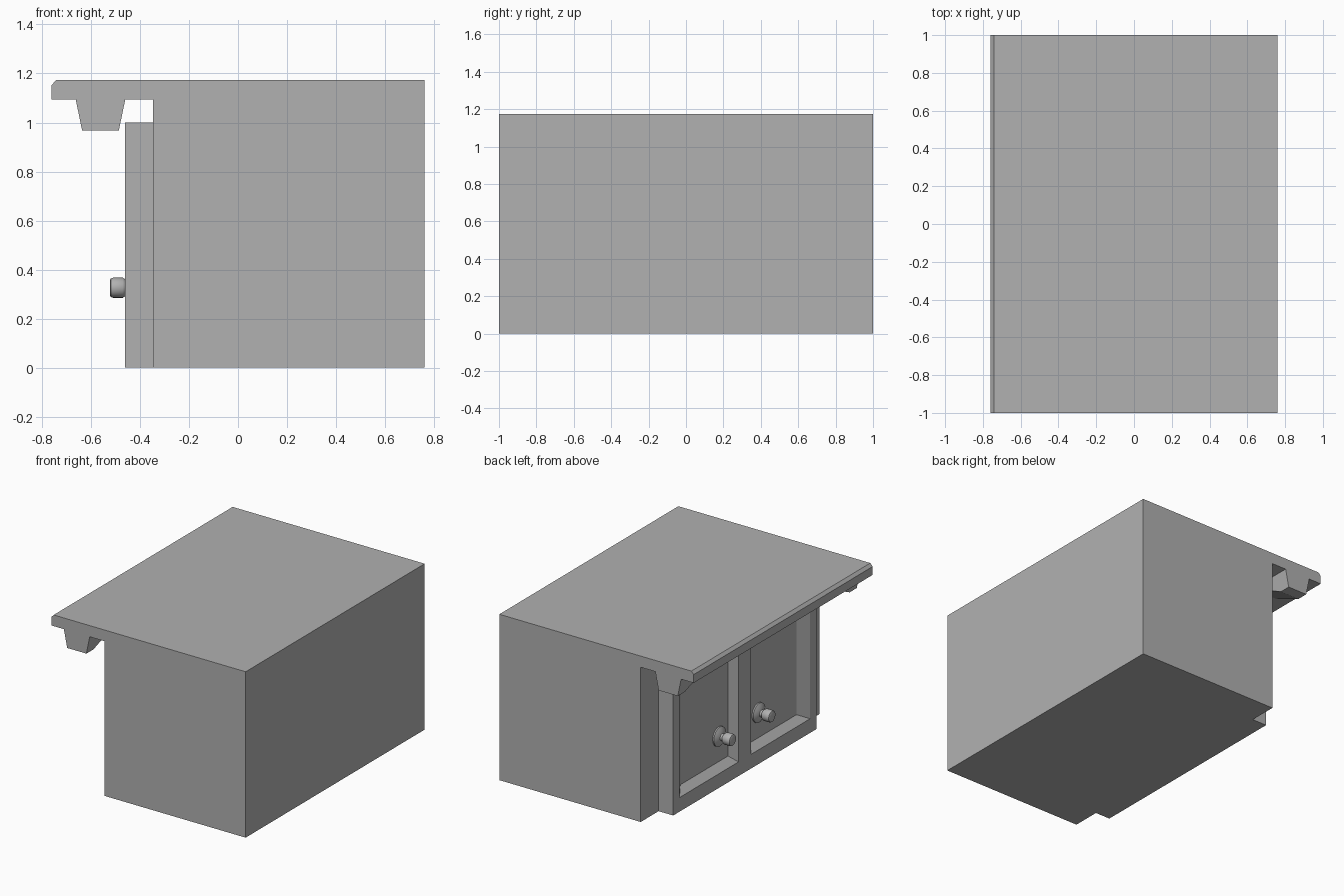
import bpy, bmesh, math

if "Cube" in bpy.data.objects:
    bpy.data.objects.remove(bpy.data.objects["Cube"])

# Mid-dark grey shared by all parts
grey = bpy.data.materials.new("grey")
grey.diffuse_color = (0.44, 0.44, 0.44, 1)
grey.use_nodes = True
grey.node_tree.nodes["Principled BSDF"].inputs["Base Color"].default_value = grey.diffuse_color


def finish(name, bm):
    bmesh.ops.recalc_face_normals(bm, faces=bm.faces)
    mesh = bpy.data.meshes.new(name)
    bm.to_mesh(mesh)
    bm.free()
    mesh.materials.append(grey)
    obj = bpy.data.objects.new(name, mesh)
    bpy.context.collection.objects.link(obj)
    return obj


def loft(name, rings):
    """Closed solid through rings of points."""
    bm = bmesh.new()
    loops = [[bm.verts.new(p) for p in ring] for ring in rings]
    n = len(loops[0])
    for a, b in zip(loops, loops[1:]):
        for i in range(n):
            j = (i + 1) % n
            bm.faces.new((a[i], a[j], b[j], b[i]))
    bm.faces.new(loops[0])
    bm.faces.new(loops[-1])
    return finish(name, bm)


# Cabinet body and overhanging worktop, one side profile run along y
BACK = -0.346
profile = [(BACK, 0), (0.76, 0), (0.76, 1.173), (-0.742, 1.173),
           (-0.76, 1.153), (-0.76, 1.094), (BACK, 1.094)]
loft("cabinet_body_and_top", [[(x, y, z) for x, z in profile] for y in (-1, 1)])

# Tapered brackets under the overhang at both ends
for side, label in ((-1, "near"), (1, "far")):
    lower = [(-0.636, 1.0), (-0.486, 1.0), (-0.486, 0.92), (-0.636, 0.92)]
    upper = [(-0.662, 1.0), (-0.46, 1.0), (-0.46, 0.66), (-0.662, 0.66)]
    loft("bracket_" + label, [[(x, side * y, 0.968) for x, y in lower],
                              [(x, side * y, 1.094) for x, y in upper]])

# Door block with two bevelled recessed panels
FRONT, DEPTH = -0.46, 0.05
ys = [-0.8, -0.73, -0.07, 0.07, 0.73, 0.8]
zs = [0, 0.1, 0.9, 1.0]
bm = bmesh.new()
grid = [[bm.verts.new((BACK, y, z)) for z in zs] for y in ys]
for i in range(len(ys) - 1):
    for j in range(len(zs) - 1):
        bm.faces.new((grid[i][j], grid[i][j + 1], grid[i + 1][j + 1], grid[i + 1][j]))
out = bmesh.ops.extrude_face_region(bm, geom=bm.faces[:])["geom"]
for v in out:
    if isinstance(v, bmesh.types.BMVert):
        v.co.x = FRONT
panels = []
for f in bm.faces:
    c = f.calc_center_median()
    if abs(c.x - FRONT) < 1e-4 and abs(abs(c.y) - 0.4) < 0.01 and abs(c.z - 0.5) < 0.01:
        panels.append(f)
bmesh.ops.inset_individual(bm, faces=panels, thickness=0.065, depth=0)
for f in panels:
    for v in f.verts:
        v.co.x += DEPTH
        # the bevel is wider on the outer side of each door
        if abs(v.co.y) > 0.4:
            v.co.y -= math.copysign(0.035, v.co.y)
finish("door_block", bm)

# Round knobs with a flared base, lathed about x
SIDES = 24
knob = [(-0.40, 0.068), (-0.42, 0.068), (-0.432, 0.048), (-0.438, 0.025),
        (-0.452, 0.025), (-0.462, 0.036), (-0.47, 0.041), (-0.51, 0.041),
        (-0.519, 0.038), (-0.522, 0.032)]
angles = [2 * math.pi * k / SIDES for k in range(SIDES)]
for y, label in ((0.22, "left"), (-0.22, "right")):
    obj = loft("knob_" + label, [[(x, y + r * math.cos(a), 0.326 + r * math.sin(a))
                                  for a in angles] for x, r in knob])
    bpy.ops.object.select_all(action='DESELECT')
    obj.select_set(True)
    bpy.context.view_layer.objects.active = obj
    bpy.ops.object.shade_smooth_by_angle(angle=math.radians(40))
